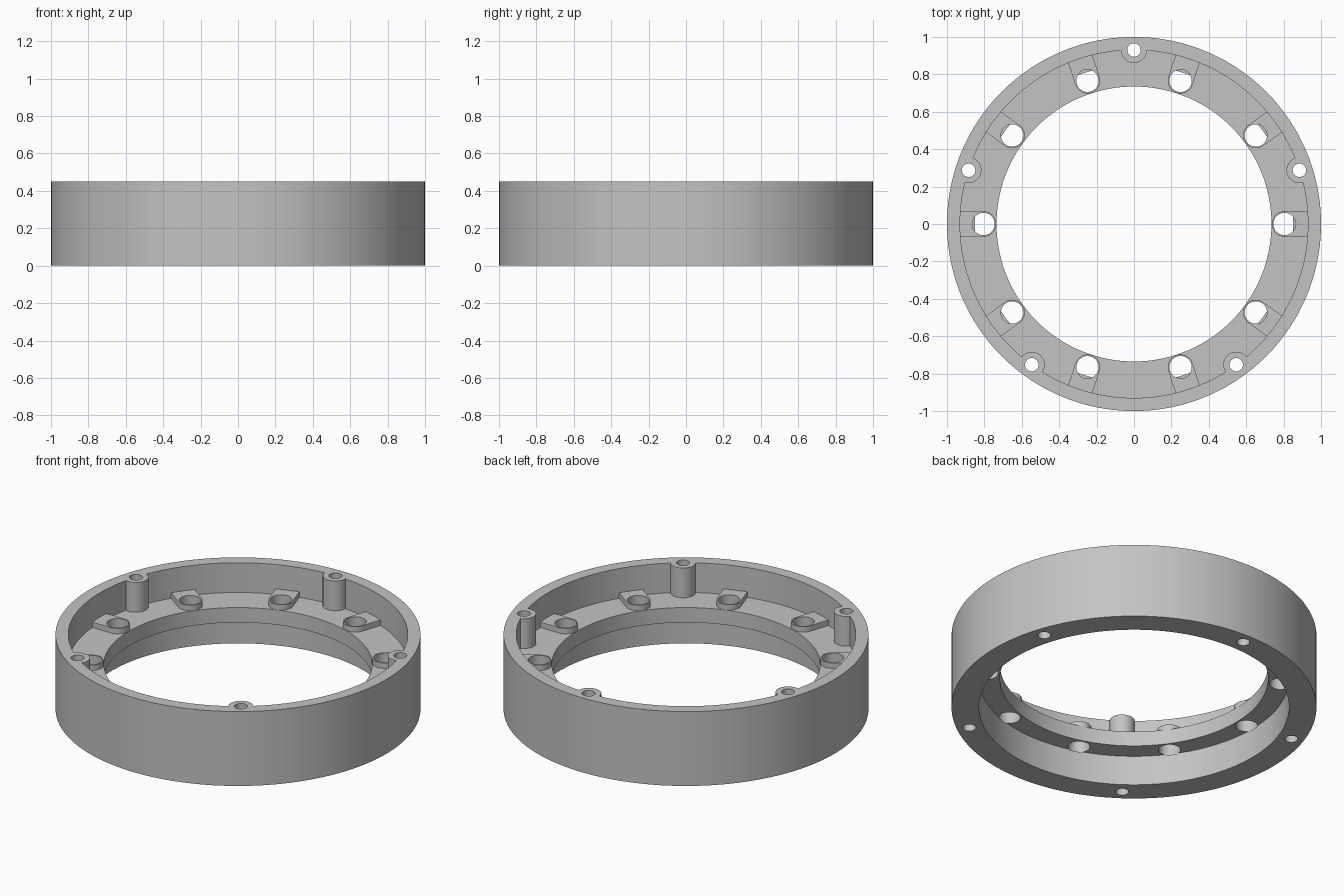
import bpy
import bmesh
from math import cos, sin, pi, radians

cube = bpy.data.objects.get("Cube")
if cube:
    bpy.data.objects.remove(cube, do_unlink=True)

HEIGHT, FLOOR, LEDGE, PAD_TOP = 0.45, 0.27, 0.18, 0.303
WALL_R, LIP_R, RECESS_R = 0.93, 0.735, 0.85
PAD_R = 0.805
BOSS_ANGLES = [radians(90 + 72 * i) for i in range(5)]
PAD_ANGLES = [radians(36 * i) for i in range(10)]

grey = bpy.data.materials.new("grey_metal")
grey.use_nodes = True
grey.diffuse_color = (0.55, 0.55, 0.55, 1)
grey.node_tree.nodes["Principled BSDF"].inputs["Base Color"].default_value = grey.diffuse_color


def finish(name, bm):
    bmesh.ops.recalc_face_normals(bm, faces=bm.faces[:])
    mesh = bpy.data.meshes.new(name)
    bm.to_mesh(mesh)
    bm.free()
    mesh.materials.append(grey)
    obj = bpy.data.objects.new(name, mesh)
    bpy.context.collection.objects.link(obj)
    return obj


def circle(radius, start=0.0, sweep=2 * pi, count=32):
    return [(radius * cos(start + sweep * i / count), radius * sin(start + sweep * i / count))
            for i in range(count)]


def prism(bm, outline, distance, angle, z0, z1):
    """Upright prism, its outline moved out from the axis and turned about it."""
    ca, sa = cos(angle), sin(angle)
    rings = [[bm.verts.new(((x + distance) * ca - y * sa, (x + distance) * sa + y * ca, z))
              for x, y in outline] for z in (z0, z1)]
    low, high = rings
    bm.faces.new(low[::-1])
    bm.faces.new(high)
    for i in range(len(low)):
        j = (i + 1) % len(low)
        bm.faces.new((low[i], low[j], high[j], high[i]))


def boolean(target, tool, operation):
    mod = target.modifiers.new(operation, "BOOLEAN")
    mod.object, mod.operation, mod.solver = tool, operation, "EXACT"
    bpy.context.view_layer.objects.active = target
    bpy.ops.object.modifier_apply(modifier=mod.name)
    bpy.data.objects.remove(tool, do_unlink=True)


# Ring body: turned profile with an inner ledge and a recess below
profile = [(1, 0), (1, HEIGHT), (WALL_R, HEIGHT), (WALL_R, FLOOR),
           (LIP_R, FLOOR), (LIP_R, LEDGE), (RECESS_R, LEDGE), (RECESS_R, 0)]
SEGMENTS = 160
bm = bmesh.new()
rings = [[bm.verts.new((r * cos(2 * pi * s / SEGMENTS), r * sin(2 * pi * s / SEGMENTS), z))
          for r, z in profile] for s in range(SEGMENTS)]
for s in range(SEGMENTS):
    a, b = rings[s], rings[(s + 1) % SEGMENTS]
    for i in range(len(profile)):
        j = (i + 1) % len(profile)
        bm.faces.new((a[i], b[i], b[j], a[j]))
ring = finish("ring_housing", bm)

# Screw bosses on the wall and round-nosed pads on the ledge
bm = bmesh.new()
for angle in BOSS_ANGLES:
    prism(bm, circle(0.069), WALL_R, angle, FLOOR - 0.04, HEIGHT)
nose = circle(0.068, pi / 2, pi, 20) + [(0, -0.068), (0.15, -0.068), (0.15, 0.068)]
for angle in PAD_ANGLES:
    prism(bm, nose, PAD_R, angle, FLOOR - 0.04, PAD_TOP)
boolean(ring, finish("bosses_and_pads", bm), "UNION")

# Drilled holes: through the bosses, and through the pads into the recess
bm = bmesh.new()
for angle in BOSS_ANGLES:
    prism(bm, circle(0.036), WALL_R, angle, -0.1, HEIGHT + 0.1)
for angle in PAD_ANGLES:
    prism(bm, circle(0.06), PAD_R, angle, LEDGE - 0.005, HEIGHT + 0.1)
boolean(ring, finish("hole_cutters", bm), "DIFFERENCE")

bpy.ops.object.select_all(action="DESELECT")
ring.select_set(True)
bpy.context.view_layer.objects.active = ring
bpy.ops.object.shade_smooth_by_angle(angle=radians(30))
